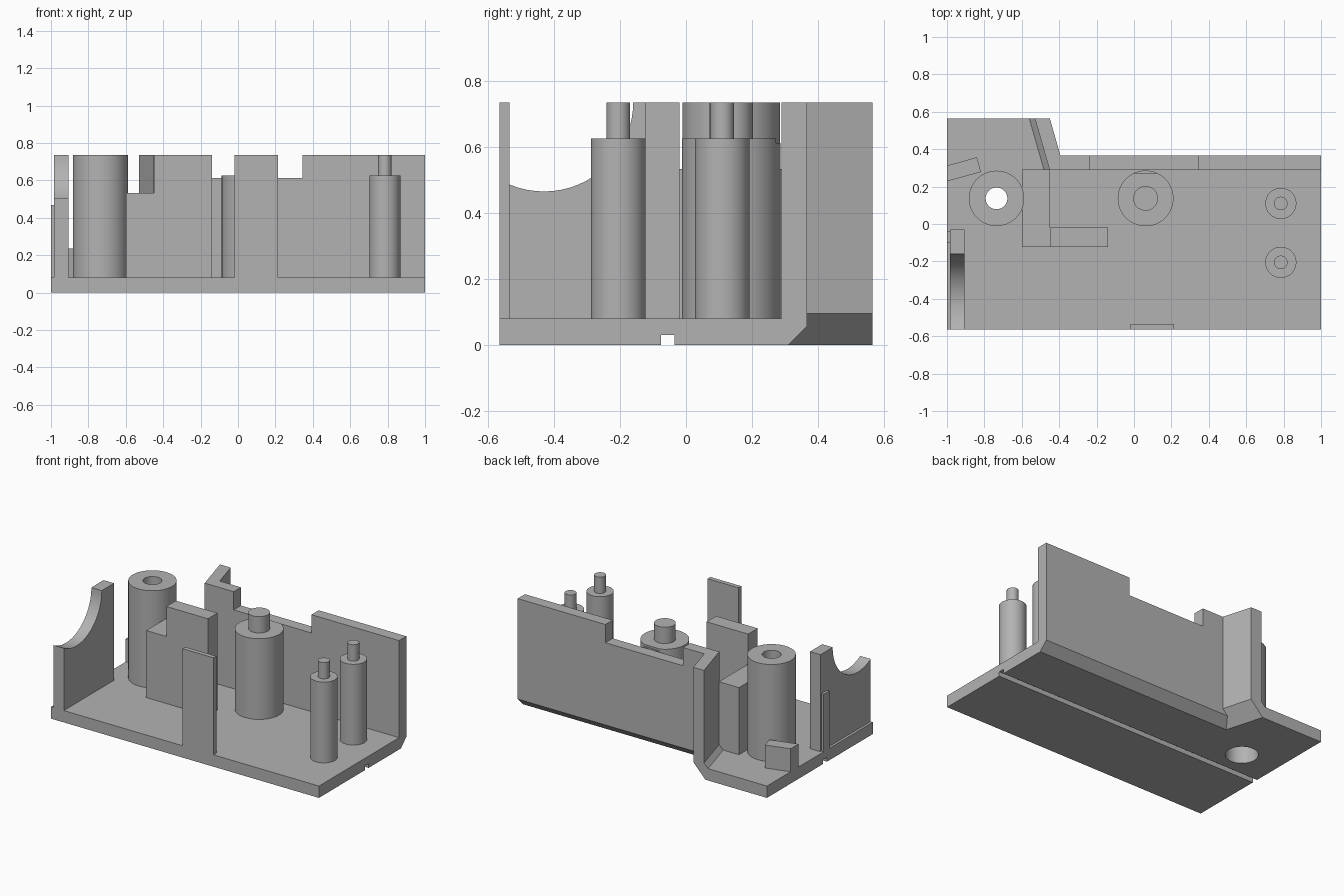
import bpy
import bmesh
import math
from mathutils import Vector

cube = bpy.data.objects.get("Cube")
if cube:
    bpy.data.objects.remove(cube, do_unlink=True)

grey = bpy.data.materials.new("plain_grey")
grey.use_nodes = True
COLOUR = (0.45, 0.45, 0.45, 1)
grey.diffuse_color = COLOUR
grey.node_tree.nodes["Principled BSDF"].inputs["Base Color"].default_value = COLOUR

TOP, FLOOR, BOSS = 0.735, 0.08, 0.625
SINK = 0.02  # overlap of standing parts into the floor


def finish(bm, name):
    bmesh.ops.recalc_face_normals(bm, faces=bm.faces)
    mesh = bpy.data.meshes.new(name)
    bm.to_mesh(mesh)
    bm.free()
    mesh.materials.append(grey)
    obj = bpy.data.objects.new(name, mesh)
    bpy.context.collection.objects.link(obj)
    return obj


def prism(name, outline, z0, z1, cut=None):
    """Extruded outline, optionally sliced by a plane (point, normal)."""
    bm = bmesh.new()
    base = bm.faces.new([bm.verts.new((x, y, z0)) for x, y in outline])
    up = bmesh.ops.extrude_face_region(bm, geom=[base])["geom"]
    bmesh.ops.translate(bm, vec=(0, 0, z1 - z0),
                        verts=[g for g in up if isinstance(g, bmesh.types.BMVert)])
    if cut:
        sliced = bmesh.ops.bisect_plane(bm, geom=bm.verts[:] + bm.edges[:] + bm.faces[:],
                                        plane_co=cut[0], plane_no=cut[1], clear_outer=True)
        rim = [g for g in sliced["geom_cut"] if isinstance(g, bmesh.types.BMEdge)]
        bmesh.ops.contextual_create(bm, geom=rim)
    return finish(bm, name)


def box(name, x0, x1, y0, y1, z0, z1, cut=None):
    return prism(name, [(x0, y0), (x1, y0), (x1, y1), (x0, y1)], z0, z1, cut)


def cylinder(name, x, y, r, z0, z1):
    ring = [(x + r * math.cos(a), y + r * math.sin(a))
            for a in (math.tau * i / 64 for i in range(64))]
    return prism(name, ring, z0, z1)


def combine(obj, other, operation):
    mod = obj.modifiers.new("combine", 'BOOLEAN')
    mod.operation, mod.solver, mod.object = operation, 'EXACT', other
    bpy.context.view_layer.objects.active = obj
    bpy.ops.object.modifier_apply(modifier=mod.name)
    bpy.data.objects.remove(other, do_unlink=True)


# Slanted wall: x position on a line with the wall's slope, starting at the back edge
BACK, SLOPE = 0.565, 0.285


def slant(x, y):
    return (x + (BACK - y) * SLOPE, y)


def slant_cut(x, z, inset, rise):
    """Chamfer plane along the slanted wall's lower edge."""
    n = Vector((1, SLOPE, 0)) * rise
    n.z = -inset
    return (x, BACK, z), n


# Housing: chamfered main block plus slanted corner block
housing = box("floor_and_back_wall", -1, 1, -0.565, 0.367, 0, TOP,
              ((0, 0.31, 0), (0, 1, -1)))
corner = prism("corner_block", [(-1, 0), slant(-0.45, 0), (-0.45, BACK), (-1, BACK)], 0, TOP,
               slant_cut(-0.54, 0, 0.09, 0.095))
combine(housing, corner, 'UNION')

# Hollow out the inside, leaving floor, back wall and slanted wall
combine(housing, box("cavity", -2, 2, -2, 0.29, FLOOR, 1), 'DIFFERENCE')
combine(housing, prism("corner_cavity", [(-2, 0), slant(-0.53, 0), slant(-0.53, 0.9), (-2, 0.9)],
                       FLOOR, 1, slant_cut(-0.56, FLOOR, 0.03, 0.03)), 'DIFFERENCE')
# Back wall notch and groove under the floor
combine(housing, box("notch", -0.235, 0.345, 0.2, 0.5, 0.612, 1), 'DIFFERENCE')
combine(housing, box("groove", -2, 2, -0.075, -0.035, -1, 0.03), 'DIFFERENCE')

# Screw post with stepped through hole, shared with the floor
SX, SY = -0.735, 0.137
post = cylinder("screw_post", SX, SY, 0.148, FLOOR - SINK, TOP)
for solid in (housing, post):
    combine(solid, cylinder("screw_hole", SX, SY, 0.058, -1, 1), 'DIFFERENCE')
    combine(solid, cylinder("head_recess", SX, SY, 0.1, -1, 0.5), 'DIFFERENCE')

# Stepped posts with pins
centre_post = cylinder("centre_post", 0.062, 0.137, 0.149, FLOOR - SINK, BOSS)
combine(centre_post, box("post_relief", -0.2, 0.3, 0.272, 0.4, 0.612, 1), 'DIFFERENCE')
cylinder("centre_pin", 0.062, 0.137, 0.066, BOSS - SINK, TOP)
for label, y in (("front", -0.205), ("back", 0.11)):
    cylinder(label + "_small_post", 0.785, y, 0.083, FLOOR - SINK, BOSS)
    cylinder(label + "_small_pin", 0.785, y, 0.036, BOSS - SINK, TOP)

# Inner block and divider
box("inner_block", -0.6, -0.45, -0.122, 0.292, FLOOR - SINK, 0.533)
box("divider", -0.45, -0.14, -0.122, -0.02, FLOOR - SINK, TOP)

# Front tab
box("front_tab", -0.018, 0.213, -0.565, -0.535, FLOOR - SINK, TOP)

# Side wall with a round cutout, and its outer rib
side = box("side_wall", -0.983, -0.905, -0.565, -0.03, FLOOR - SINK, TOP)
arch = cylinder("arch_cutter", 0, 0, 0.27, -0.3, 0.3)
arch.rotation_euler.y = math.pi / 2
arch.location = (-0.94, -0.43, TOP)
bpy.context.view_layer.update()
combine(side, arch, 'DIFFERENCE')
box("side_rib", -1, -0.98, -0.1, -0.04, FLOOR - SINK, 0.468)

# Angled stop block at the back corner
prism("angled_stop", [(-1, 0.228), (-0.818, 0.278), (-0.84, 0.357), (-1, 0.312)],
      FLOOR - SINK, 0.235)

# Smooth the round faces, keep the edges sharp
for obj in bpy.context.scene.objects:
    obj.select_set(obj.type == 'MESH')
bpy.ops.object.shade_smooth_by_angle(angle=math.radians(30))
